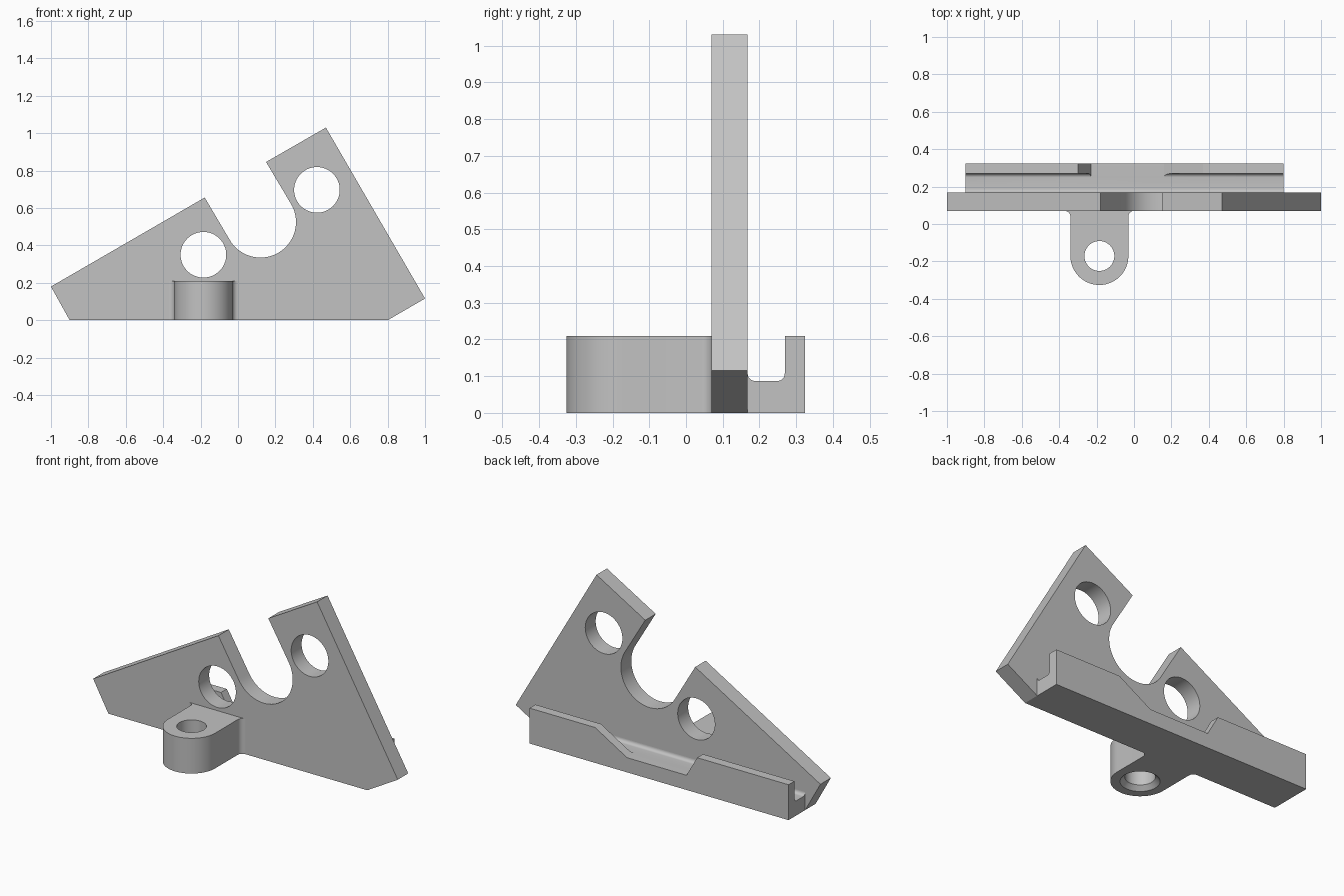
import bpy
import bmesh
from math import radians, cos, sin
from mathutils import Vector

cube = bpy.data.objects.get("Cube")
if cube:
    bpy.data.objects.remove(cube, do_unlink=True)

grey = bpy.data.materials.new("light grey")
grey.use_nodes = True
grey.diffuse_color = (0.54, 0.54, 0.54, 1)
grey.node_tree.nodes["Principled BSDF"].inputs["Base Color"].default_value = grey.diffuse_color

# Axis order for (profile u, profile v, extrusion w)
PLANES = {
    "xz": lambda u, v, w: (u, w, v),
    "yz": lambda u, v, w: (w, u, v),
    "xy": lambda u, v, w: (u, v, w),
}


def arc(cu, cv, r, start, end, steps=16):
    angles = [radians(start + (end - start) * i / steps) for i in range(steps + 1)]
    return [(cu + r * cos(a), cv + r * sin(a)) for a in angles]


def circle(cu, cv, r, steps=64):
    return arc(cu, cv, r, 0, 360, steps)[:-1]


def make_object(name, bm):
    bmesh.ops.recalc_face_normals(bm, faces=bm.faces)
    mesh = bpy.data.meshes.new(name)
    bm.to_mesh(mesh)
    bm.free()
    mesh.materials.append(grey)
    obj = bpy.data.objects.new(name, mesh)
    bpy.context.collection.objects.link(obj)
    return obj


def prism(name, profile, plane, w0, w1):
    """Extrude a closed profile between two depths."""
    bm = bmesh.new()
    place = PLANES[plane]
    face = bm.faces.new([bm.verts.new(place(u, v, w0)) for u, v in profile])
    ext = bmesh.ops.extrude_face_region(bm, geom=[face])["geom"]
    shift = Vector(place(0, 0, w1 - w0))
    bmesh.ops.translate(bm, vec=shift, verts=[g for g in ext if isinstance(g, bmesh.types.BMVert)])
    return make_object(name, bm)


def select_only(obj):
    bpy.ops.object.select_all(action="DESELECT")
    obj.select_set(True)
    bpy.context.view_layer.objects.active = obj


def cut(obj, cutter):
    """Subtract a cutter, then discard it."""
    mod = obj.modifiers.new("cut", "BOOLEAN")
    mod.operation = "DIFFERENCE"
    mod.solver = "EXACT"
    mod.object = cutter
    select_only(obj)
    bpy.ops.object.modifier_apply(modifier=mod.name)
    bpy.data.objects.remove(cutter, do_unlink=True)


FRONT, BACK = 0.07, 0.168      # plate faces
RAIL_BACK, LIP = 0.324, 0.269  # outer and inner face of the rail lip
TOP, FLOOR = 0.21, 0.087       # lip height and channel floor

# Upright plate with a slanted round-bottomed slot
outline = [(-0.9, 0), (0.8, 0), (1, 0.116), (0.47, 1.03), (0.15, 0.846)]
outline += arc(0.12, 0.525, 0.19, 30, -150, 40)
outline += [(-0.178, 0.656), (-1, 0.18)]
plate = prism("plate", outline, "xz", FRONT, BACK)
for x, z in [(-0.185, 0.35), (0.422, 0.697)]:
    cut(plate, prism("hole_cutter", circle(x, z, 0.122), "xz", FRONT - 0.1, BACK + 0.1))

# Channelled rail along the back, with a notch in its lip
r = 0.02
section = [(BACK, 0), (RAIL_BACK, 0), (RAIL_BACK, TOP), (LIP, TOP)]
section += arc(LIP - r, FLOOR + r, r, 0, -90, 8)
section += arc(BACK + r, FLOOR + r, r, 270, 180, 8)
rail = prism("rear_rail", section, "yz", -0.9, 0.8)
notch = [(-0.23, FLOOR), (0.16, FLOOR), (0.37, TOP), (0.37, 0.3), (-0.3, 0.3), (-0.3, TOP)]
cut(rail, prism("notch_cutter", notch, "xz", LIP - r, RAIL_BACK + 0.1))

# Rounded lug on the front, blended into the plate
cx, cy, rad, blend = -0.185, -0.171, 0.155, 0.03
lug_shape = arc(cx, cy, rad, 180, 360, 40)
lug_shape += arc(cx + rad + blend, FRONT - blend, blend, 180, 90, 8)
lug_shape += arc(cx - rad - blend, FRONT - blend, blend, 90, 0, 8)
lug = prism("front_lug", lug_shape, "xy", 0, 0.209)
cut(lug, prism("bore_cutter", circle(cx, cy, 0.08), "xy", -0.1, 0.4))

# Chamfer at the underside of the bore
bm = bmesh.new()
bmesh.ops.create_cone(bm, cap_ends=True, segments=64, radius1=0.13, radius2=0.08, depth=0.05)
bmesh.ops.translate(bm, vec=(cx, cy, 0), verts=bm.verts)
cut(lug, make_object("chamfer_cutter", bm))

for obj in (plate, rail, lug):
    select_only(obj)
    bpy.ops.object.shade_smooth_by_angle(angle=radians(25))
